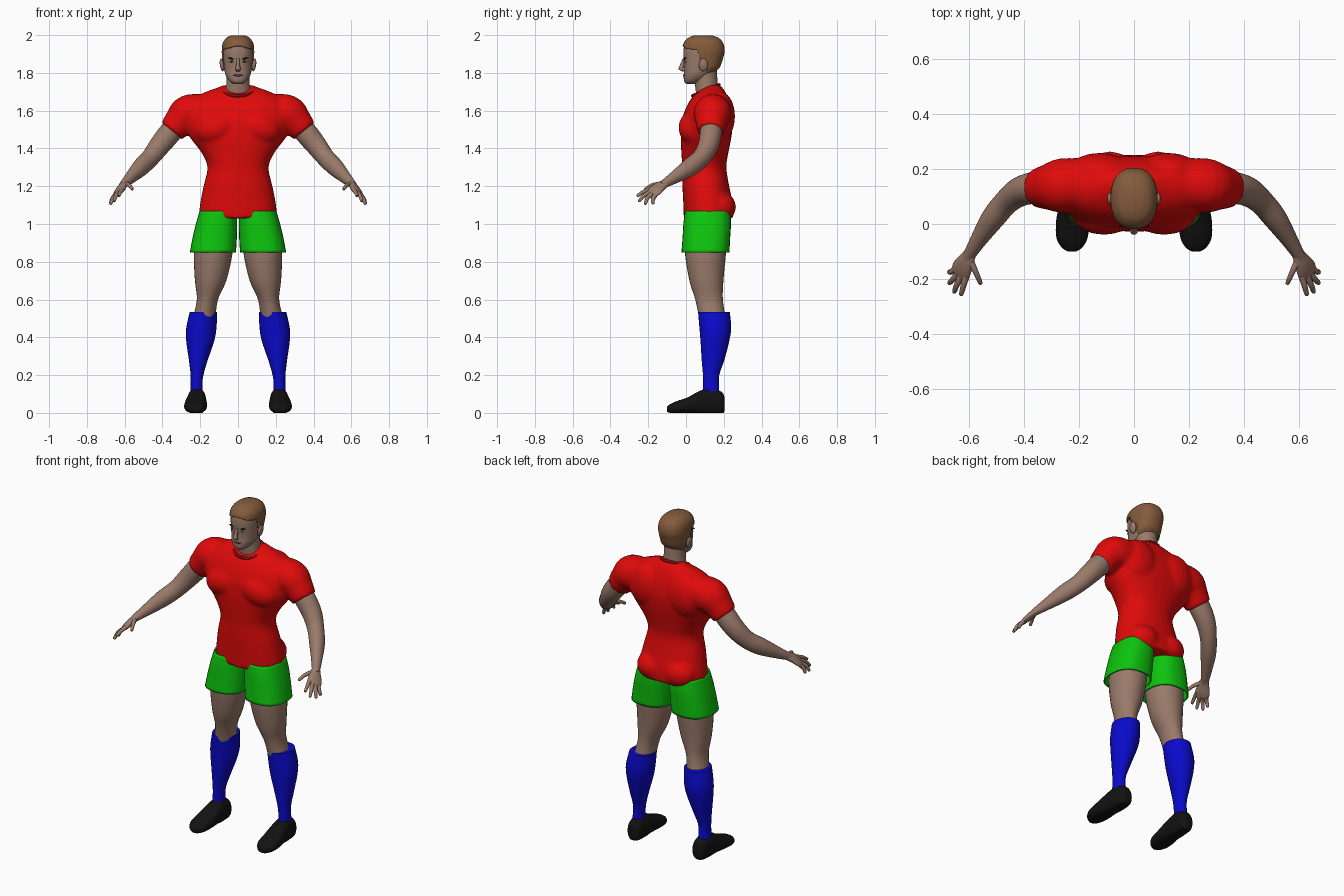
import bpy, bmesh
from math import cos, sin, pi, copysign
from mathutils import Vector, Matrix

cube = bpy.data.objects.get("Cube")
if cube:
    bpy.data.objects.remove(cube)

X, Y, Z = Vector((1, 0, 0)), Vector((0, 1, 0)), Vector((0, 0, 1))


def material(name, *rgb):
    m = bpy.data.materials.new(name)
    m.use_nodes = True
    m.diffuse_color = (*rgb, 1)
    bsdf = next(n for n in m.node_tree.nodes if n.type == 'BSDF_PRINCIPLED')
    bsdf.inputs["Base Color"].default_value = (*rgb, 1)
    return m


RED = material("shirt red", .75, .003, .003)
TRIM = material("collar dark red", .2, .004, .004)
GREEN = material("shorts green", .004, .55, .004)
BLUE = material("sock blue", .003, .003, .6)
SKIN = material("skin", .32, .195, .145)
LIP = material("lip", .17, .075, .06)
HAIR = material("hair brown", .23, .105, .045)
BLACK = material("shoe black", .006, .006, .006)
WHITE = material("eye white", .4, .38, .36)


def smooth_rows(rows, steps):
    """Catmull-Rom interpolation through the rows of a loft."""
    pts = [rows[0]] + list(rows) + [rows[-1]]
    out = []
    for a, b, c, d in zip(pts, pts[1:], pts[2:], pts[3:]):
        for i in range(steps):
            t = i / steps
            out.append([q + .5 * t * (r - p + t * (2*p - 5*q + 4*r - s + t * (3*(q - r) + s - p)))
                        for p, q, r, s in zip(a, b, c, d)])
    return out + [list(rows[-1])]


def loft(bm, rows, ref=X, axis=None, power=2, cap=True, side=1, steps=4, seg=32, floor=False):
    """Rows are x, y, z, half width along ref, half width across it."""
    rows = smooth_rows(rows, steps)
    centres = [Vector(r[:3]) for r in rows]
    rings = []
    for i, r in enumerate(rows):
        t = axis or (centres[min(i + 1, len(rows) - 1)] - centres[max(i - 1, 0)]).normalized()
        u = (ref - t * ref.dot(t)).normalized()
        v = t.cross(u)
        ring = []
        for k in range(seg):
            c, s = cos(2 * pi * k / seg), sin(2 * pi * k / seg)
            p = (centres[i] + u * r[3] * copysign(abs(c) ** (2 / power), c)
                 + v * r[4] * copysign(abs(s) ** (2 / power), s))
            p.x *= side
            if floor:
                p.z = max(p.z, 0)
            ring.append(bm.verts.new(p))
        rings.append(ring)
    for a, b in zip(rings, rings[1:]):
        for k in range(seg):
            j = (k + 1) % seg
            bm.faces.new((a[k], a[j], b[j], b[k]))
    if cap:
        bm.faces.new(rings[0])
        bm.faces.new(rings[-1])


def column(bm, rows, **options):
    """Upright loft; rows are z, x, y, half width, half depth."""
    loft(bm, [(x, y, z, a, b) for z, x, y, a, b in rows], axis=Z, **options)


def blob(bm, place, size, turn=0):
    mat = Matrix.Translation(place) @ Matrix.Rotation(turn, 4, 'Y') @ Matrix.Diagonal((*size, 1))
    bmesh.ops.create_uvsphere(bm, u_segments=20, v_segments=12, radius=1, matrix=mat)


def finish(name, bm, mat, mirror=False, voxel=0, shell=0):
    bmesh.ops.recalc_face_normals(bm, faces=bm.faces)
    mesh = bpy.data.meshes.new(name)
    bm.to_mesh(mesh)
    bm.free()
    obj = bpy.data.objects.new(name, mesh)
    bpy.context.collection.objects.link(obj)
    mesh.materials.append(mat)
    bpy.ops.object.select_all(action='DESELECT')
    obj.select_set(True)
    bpy.context.view_layer.objects.active = obj
    bpy.ops.object.shade_smooth_by_angle(angle=.9)
    if voxel:
        remesh = obj.modifiers.new("blend", 'REMESH')
        remesh.mode, remesh.voxel_size, remesh.use_smooth_shade = 'VOXEL', voxel, True
        soften = obj.modifiers.new("soften", 'SMOOTH')
        soften.factor, soften.iterations = .5, 6
    if shell:
        obj.modifiers.new("cloth", 'SOLIDIFY').thickness = shell
    if mirror:
        obj.modifiers.new("mirror", 'MIRROR').use_mirror_merge = False
    return obj


# Shirt: torso, chest, back, seat and sleeves blended into one skin
bm = bmesh.new()
column(bm, [(1.03, 0, .12, .207, .132), (1.1, 0, .118, .202, .132), (1.2, 0, .105, .183, .124),
            (1.3, 0, .097, .162, .117), (1.38, 0, .1, .195, .125), (1.47, 0, .107, .262, .135),
            (1.55, 0, .113, .28, .135), (1.62, 0, .12, .265, .118), (1.67, 0, .127, .225, .095),
            (1.7, 0, .135, .17, .073), (1.72, 0, .142, .115, .052), (1.735, 0, .15, .08, .03)], power=2.2)
for s in (1, -1):
    loft(bm, [(.17, .15, 1.595, .09, .09), (.26, .14, 1.585, .1, .1), (.31, .135, 1.54, .084, .084),
              (.352, .13, 1.49, .072, .07)], ref=Y, side=s)
    blob(bm, (s * .11, .035, 1.51), (.12, .075, .085), s * .3)
    blob(bm, (s * .125, .185, 1.57), (.12, .075, .13))
    blob(bm, (s * .088, .175, 1.09), (.1, .09, .085))
finish("shirt", bm, RED, voxel=.011)

# Collar: a tilted band round the neck opening
bm = bmesh.new()
ring = [(.083 * sin(a), .105 - .07 * cos(a), 1.708 - .029 * cos(a), .009, .009)
        for a in [2 * pi * i / 24 for i in range(25)]]
loft(bm, ring, ref=Z, steps=1, seg=10, cap=False)
finish("collar", bm, TRIM)

# Shorts: one open cloth tube for each leg
bm = bmesh.new()
column(bm, [(1.07, .103, .115, .1, .12), (1.0, .114, .112, .109, .126),
            (.93, .123, .108, .117, .126), (.85, .133, .103, .122, .127)], power=2.4, cap=False)
finish("shorts_leg", bm, GREEN, mirror=True, shell=.008)

# Legs, socks and shoes
bm = bmesh.new()
column(bm, [(.95, .125, .105, .1, .11), (.84, .132, .103, .102, .108), (.7, .145, .108, .083, .09),
            (.6, .162, .122, .056, .073), (.5, .18, .14, .06, .07)])
finish("leg", bm, SKIN, mirror=True)

bm = bmesh.new()
column(bm, [(.535, .183, .148, .072, .084), (.45, .194, .155, .08, .084), (.38, .2, .153, .074, .076),
            (.28, .21, .143, .05, .06), (.2, .217, .133, .034, .043), (.14, .22, .133, .031, .042),
            (.07, .22, .133, .036, .045)])
finish("sock", bm, BLUE, mirror=True)

bm = bmesh.new()
loft(bm, [(.217, .205, .045, .02, .03), (.217, .19, .052, .04, .058), (.218, .13, .06, .048, .072),
          (.22, .07, .055, .053, .06), (.224, .01, .04, .06, .043), (.226, -.05, .03, .057, .032),
          (.226, -.085, .023, .038, .023), (.226, -.1, .02, .015, .014)],
     axis=Y, power=2.3, floor=True)
finish("shoe", bm, BLACK, mirror=True)

# Arm, hand and fingers
bm = bmesh.new()
loft(bm, [(.3, .135, 1.55, .055, .055), (.36, .132, 1.483, .06, .058), (.415, .118, 1.415, .056, .054),
          (.465, .08, 1.35, .05, .046), (.515, .02, 1.3, .048, .043), (.565, -.055, 1.25, .034, .031),
          (.602, -.115, 1.213, .022, .022), (.61, -.128, 1.205, .02, .02)], ref=Z)
finish("arm", bm, SKIN, mirror=True)

ACROSS = Vector((-.73, -.44, .52))
bm = bmesh.new()
loft(bm, [(.597, -.107, 1.217, .024, .018), (.613, -.138, 1.198, .034, .019),
          (.628, -.165, 1.176, .042, .017), (.638, -.185, 1.16, .038, .012)], ref=ACROSS)
# Each finger runs from knuckle to middle joint to tip
for root, joint, tip in (((.596, -.135, 1.212), (.575, -.18, 1.205), (.56, -.215, 1.185)),
                         ((.612, -.19, 1.182), (.622, -.225, 1.17), (.63, -.256, 1.15)),
                         ((.63, -.19, 1.168), (.646, -.222, 1.15), (.655, -.247, 1.122)),
                         ((.643, -.183, 1.157), (.663, -.205, 1.136), (.673, -.215, 1.107)),
                         ((.652, -.165, 1.15), (.668, -.175, 1.13), (.674, -.175, 1.108))):
    end = Vector(tip) + (Vector(tip) - Vector(joint)) * .12
    loft(bm, [(*root, .013, .013), (*joint, .0105, .0105), (*tip, .008, .008), (*end, .002, .002)],
         ref=ACROSS, seg=10, steps=3)
finish("hand", bm, SKIN, mirror=True)

# Neck and head
bm = bmesh.new()
column(bm, [(1.64, 0, .12, .085, .06), (1.7, 0, .112, .068, .06), (1.75, 0, .107, .061, .06),
            (1.82, 0, .105, .06, .058)])
finish("neck", bm, SKIN)

HEAD = [(1.742, 0, .028, .022, .026), (1.755, 0, .037, .043, .047), (1.785, 0, .058, .064, .07),
        (1.82, 0, .08, .073, .09), (1.87, 0, .088, .077, .101), (1.91, 0, .092, .079, .106),
        (1.95, 0, .092, .074, .098), (1.978, 0, .092, .055, .074), (1.992, 0, .09, .028, .038)]
bm = bmesh.new()
column(bm, HEAD, power=2.3)
for s in (1, -1):
    blob(bm, (s * .085, .092, 1.842), (.011, .024, .034), s * .15)
finish("head", bm, SKIN)

# Hair: a thicker copy of the skull trimmed along the hairline
bm = bmesh.new()
column(bm, [(z + .007, x, y, a + .007, b + .007) for z, x, y, a, b in HEAD],
       power=2.3, steps=10, seg=64)


def is_hair(p):
    temple = 1.945 - .25 * abs(p.x)
    return (p.z > temple or (p.y > .07 and p.z > 1.865 + .15 * (.1 - p.y))
            or (p.y > .115 and p.z > 1.785))


bald = [f for f in bm.faces if not is_hair(f.calc_center_median())]
bmesh.ops.delete(bm, geom=bald, context='FACES')
finish("hair", bm, HAIR, shell=.009)

# Face details
bm = bmesh.new()
loft(bm, [(0, -.01, 1.875, .008, .008), (0, -.019, 1.845, .009, .012), (0, -.026, 1.82, .014, .013),
          (0, -.013, 1.808, .01, .006)], ref=X, axis=Z, seg=16)
finish("nose", bm, SKIN)

for name, mat, place, size, turn in (("eye", WHITE, (.033, -.004, 1.86), (.014, .006, .005), 0),
                                     ("pupil", BLACK, (.033, -.008, 1.86), (.005, .004, .005), 0),
                                     ("eyebrow", BLACK, (.035, -.005, 1.876), (.021, .007, .004), -.25)):
    bm = bmesh.new()
    blob(bm, place, size, turn)
    finish(name, bm, mat, mirror=True)

bm = bmesh.new()
blob(bm, (0, -.008, 1.787), (.026, .008, .006))
finish("mouth", bm, LIP)
